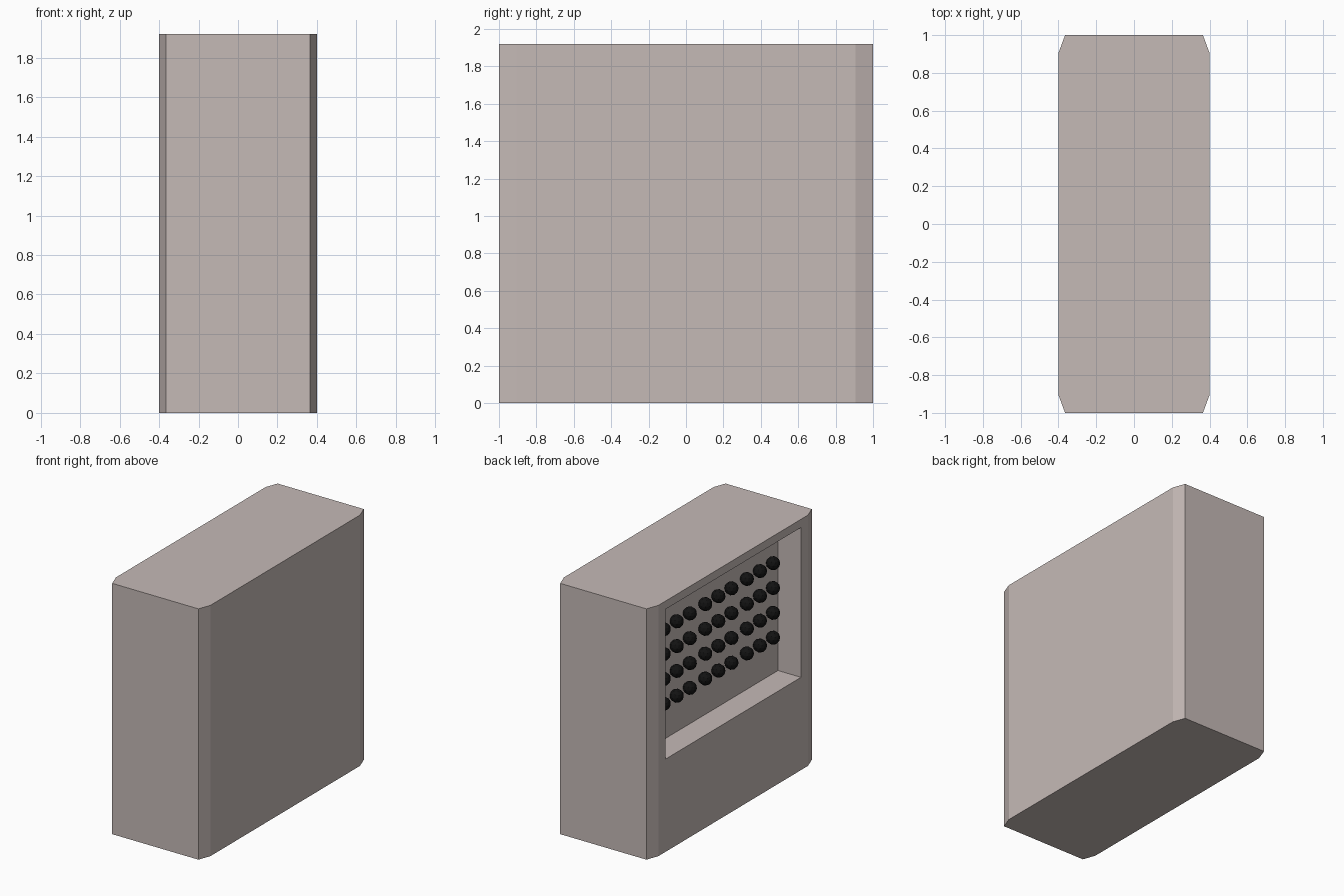
import bpy, bmesh
from mathutils import Vector

cube = bpy.data.objects.get("Cube")
if cube:
    bpy.data.objects.remove(cube, do_unlink=True)


def make_material(name, rgb):
    mat = bpy.data.materials.new(name)
    mat.use_nodes = True
    mat.diffuse_color = (*rgb, 1)
    mat.node_tree.nodes["Principled BSDF"].inputs["Base Color"].default_value = (*rgb, 1)
    return mat


def add_object(name, bm, mat):
    bmesh.ops.recalc_face_normals(bm, faces=bm.faces[:])
    mesh = bpy.data.meshes.new(name)
    bm.to_mesh(mesh)
    bm.free()
    mesh.materials.append(mat)
    obj = bpy.data.objects.new(name, mesh)
    bpy.context.collection.objects.link(obj)
    return obj


casing = make_material("warm grey casing", (0.56, 0.49, 0.47))
black = make_material("black knobs", (0.006, 0.006, 0.006))

HALF_X, HALF_Y, HEIGHT = 0.4, 1.0, 1.92
CUT_X, CUT_Y = 0.035, 0.095
OPEN_Y, OPEN_LOW, OPEN_HIGH = 0.82, 0.71, 1.857
DEPTH = 0.195

# Cabinet: chamfered footprint pulled up to full height
bm = bmesh.new()
outline = []
for sx, sy in ((1, 1), (-1, 1), (-1, -1), (1, -1)):
    corner = [(sx * HALF_X, sy * (HALF_Y - CUT_Y), 0),
              (sx * (HALF_X - CUT_X), sy * HALF_Y, 0)]
    outline += corner if sx * sy > 0 else corner[::-1]
base = bm.faces.new([bm.verts.new(p) for p in outline])
up = bmesh.ops.extrude_face_region(bm, geom=[base], use_keep_orig=True)["geom"]
bmesh.ops.translate(bm, vec=(0, 0, HEIGHT),
                    verts=[g for g in up if isinstance(g, bmesh.types.BMVert)])
bmesh.ops.recalc_face_normals(bm, faces=bm.faces[:])

# Recessed display opening in the right side
panel = min(bm.faces, key=lambda f: f.calc_center_median().x)
bmesh.ops.inset_individual(bm, faces=[panel], thickness=0.05)
for v in panel.verts:
    v.co.y = OPEN_Y if v.co.y > 0 else -OPEN_Y
    v.co.z = OPEN_HIGH if v.co.z > HEIGHT / 2 else OPEN_LOW
bmesh.ops.inset_individual(bm, faces=[panel], thickness=0)
for v in panel.verts:
    v.co.x += DEPTH
add_object("cabinet", bm, casing)

# Knobs: four rows, each with three groups of three
bm = bmesh.new()
RADIUS = 0.05
for row in range(4):
    for group in (-1, 0, 1):
        for place in (-1, 0, 1):
            centre = Vector((-HALF_X + DEPTH - RADIUS,
                             -0.028 + group * 0.503 + place * 0.158,
                             1.025 + row * 0.19))
            ball = bmesh.ops.create_icosphere(bm, subdivisions=2, radius=RADIUS)
            bmesh.ops.translate(bm, vec=centre, verts=ball["verts"])
add_object("display_knobs", bm, black)
